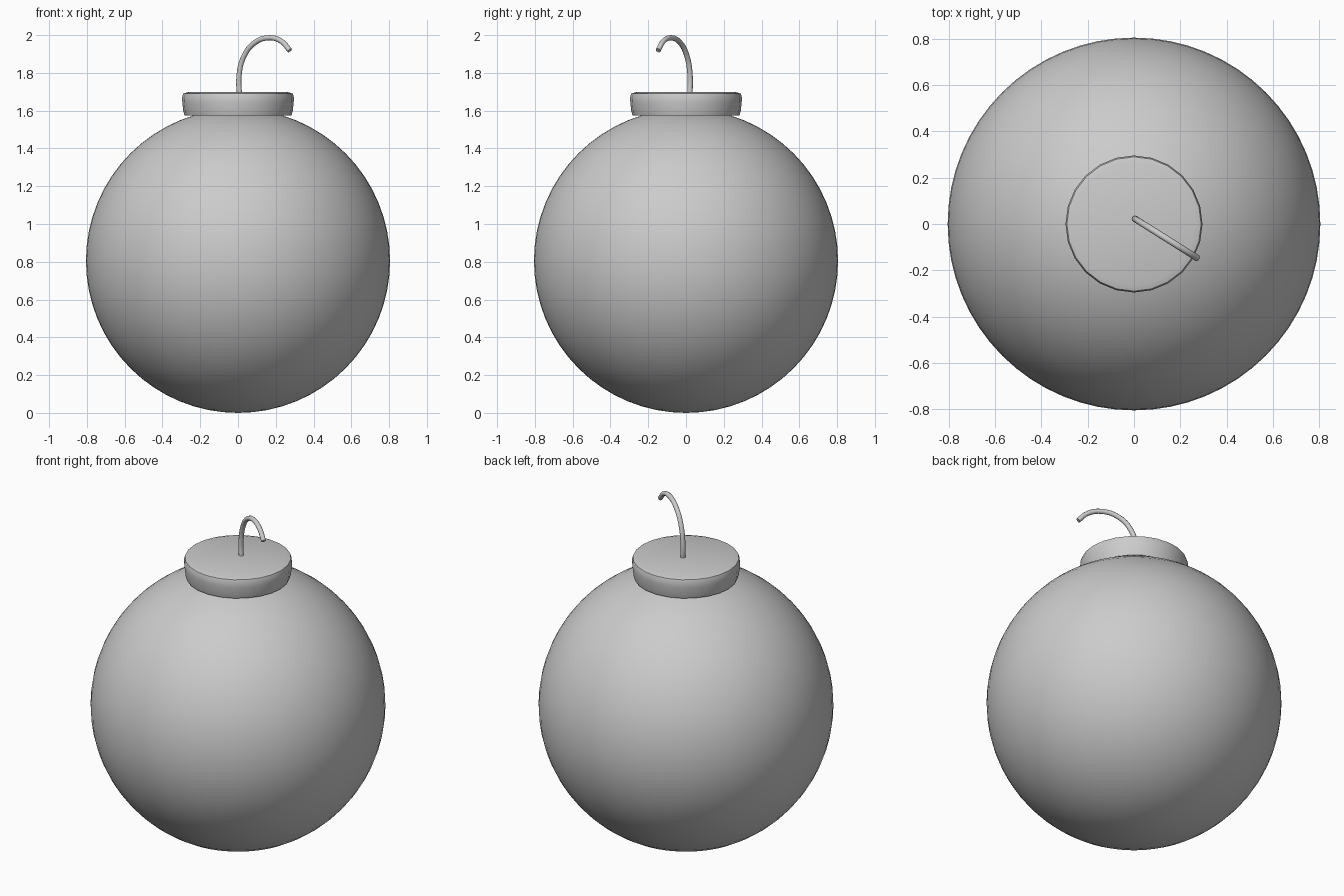
import bpy, bmesh, math

if "Cube" in bpy.data.objects:
    bpy.data.objects.remove(bpy.data.objects["Cube"])

# Glass ball
bpy.ops.mesh.primitive_uv_sphere_add(segments=64, ring_count=32, radius=0.805, location=(0, 0, 0.805))
ball = bpy.context.object
ball.name = "ball"
bpy.ops.object.shade_smooth()

# Cap: lathed profile (radius, height)
profile = [(0.283, 1.575), (0.290, 1.60), (0.295, 1.645), (0.296, 1.67), (0.290, 1.69), (0.265, 1.698)]
SIDES = 24
bm = bmesh.new()
rings = []
for r, z in profile:
    rings.append([bm.verts.new((r * math.cos(2 * math.pi * i / SIDES),
                                r * math.sin(2 * math.pi * i / SIDES), z)) for i in range(SIDES)])
for a, b in zip(rings, rings[1:]):
    for i in range(SIDES):
        j = (i + 1) % SIDES
        bm.faces.new((a[i], a[j], b[j], b[i]))
bm.faces.new(rings[-1])
bm.faces.new(rings[0][::-1])
mesh = bpy.data.meshes.new("cap")
bm.to_mesh(mesh)
bm.free()
cap = bpy.data.objects.new("cap", mesh)
bpy.context.collection.objects.link(cap)
bpy.ops.object.select_all(action='DESELECT')
cap.select_set(True)
bpy.context.view_layer.objects.active = cap
bpy.ops.object.shade_smooth_by_angle(angle=math.radians(50))

# Wire hook: bevelled curve lying in one slanted vertical plane
path = [(0.010, 1.66), (0.005, 1.78), (0.030, 1.885), (0.085, 1.957),
        (0.165, 1.986), (0.230, 1.967), (0.274, 1.919)]
curve = bpy.data.curves.new("hook", 'CURVE')
curve.dimensions = '3D'
curve.bevel_depth = 0.014
curve.bevel_resolution = 3
curve.resolution_u = 6
curve.use_fill_caps = True
spline = curve.splines.new('BEZIER')
spline.bezier_points.add(len(path) - 1)
for p, (x, z) in zip(spline.bezier_points, path):
    p.co = (x, 0.02 - 0.63 * (x - 0.008), z)
    p.handle_left_type = p.handle_right_type = 'AUTO'
hook = bpy.data.objects.new("hook", curve)
bpy.context.collection.objects.link(hook)
